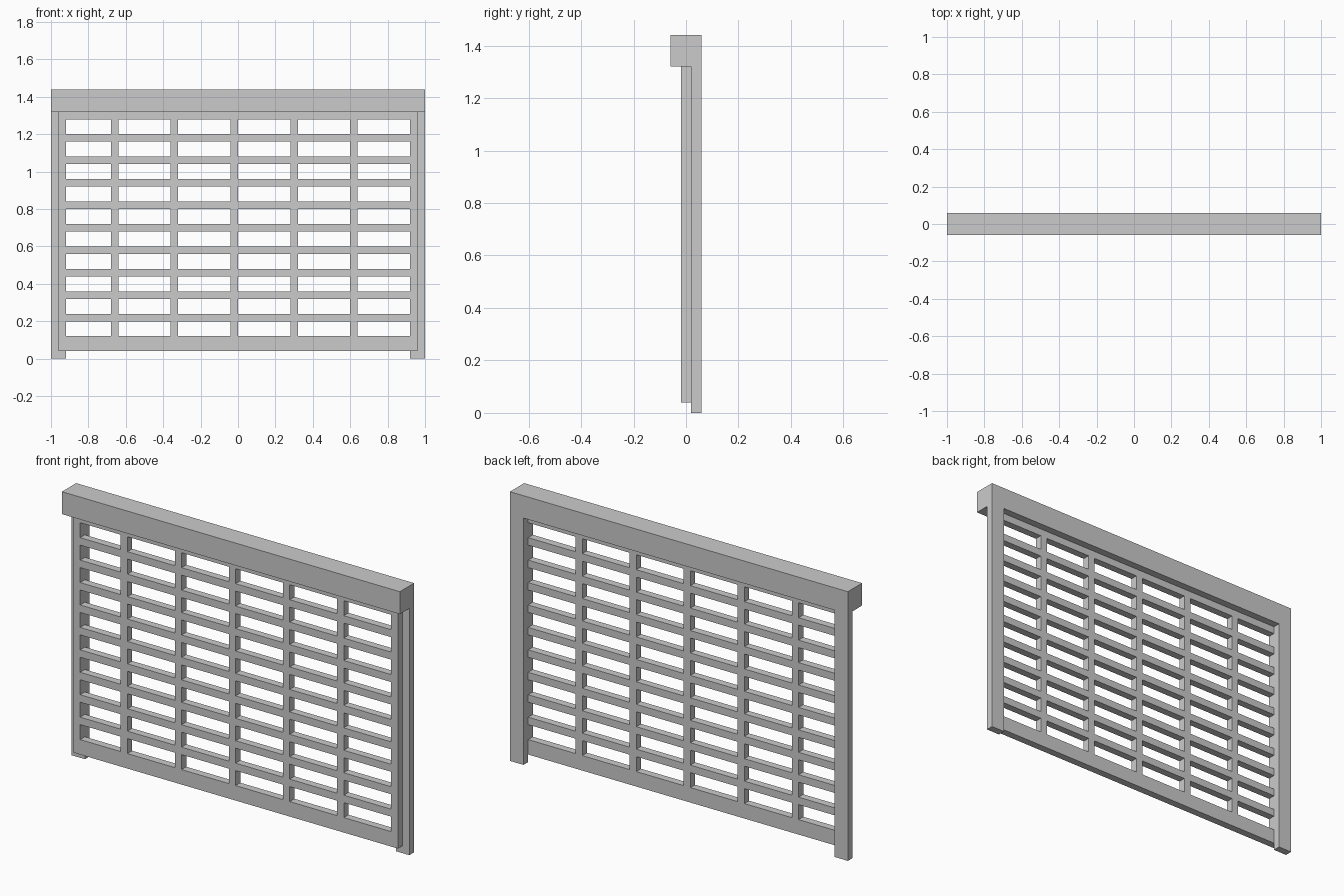
import bpy
import bmesh
from mathutils import Vector

cube = bpy.data.objects.get("Cube")
if cube:
    bpy.data.objects.remove(cube, do_unlink=True)


def add_object(name, bm):
    mesh = bpy.data.meshes.new(name)
    bmesh.ops.recalc_face_normals(bm, faces=bm.faces)
    bm.to_mesh(mesh)
    bm.free()
    obj = bpy.data.objects.new(name, mesh)
    bpy.context.collection.objects.link(obj)
    return obj


def box(name, low, high):
    low, high = Vector(low), Vector(high)
    bm = bmesh.new()
    bmesh.ops.create_cube(bm, size=1)
    bmesh.ops.scale(bm, vec=high - low, verts=bm.verts)
    bmesh.ops.translate(bm, vec=(low + high) / 2, verts=bm.verts)
    return add_object(name, bm)


def lattice(name, xs, zs, front, back):
    """Flat panel over the grid lines xs, zs; odd-odd cells stay open."""
    bm = bmesh.new()
    grid = [[bm.verts.new((x, front, z)) for z in zs] for x in xs]
    for i in range(len(xs) - 1):
        for j in range(len(zs) - 1):
            if i % 2 and j % 2:
                continue
            bm.faces.new((grid[i][j], grid[i + 1][j],
                          grid[i + 1][j + 1], grid[i][j + 1]))
    # Thicken into one watertight solid, then merge the coplanar cells
    result = bmesh.ops.extrude_face_region(bm, geom=bm.faces[:], use_keep_orig=True)
    moved = [v for v in result["geom"] if isinstance(v, bmesh.types.BMVert)]
    bmesh.ops.translate(bm, vec=(0, back - front, 0), verts=moved)
    return add_object(name, bm)


BAR = 0.04          # bar width and panel depth
HALF = 1.0          # half of the total width
TOP = 1.44
HEADER_BOTTOM = 1.32
POST = 2 * BAR

# Housing across the top
box("header_box", (-HALF, -0.06, HEADER_BOTTOM), (HALF, 0.06, TOP))

# Side posts behind the grille
for side, x in (("right", -HALF), ("left", HALF - POST)):
    box(side + "_post", (x, BAR / 2, 0), (x + POST, 0.06, HEADER_BOTTOM))

# Grille: side stiles with five mullions, ten rows of openings
xs = [-0.96, -0.92]
for k in range(5):
    x = -0.68 + 0.32 * k
    xs += [x, x + BAR]
xs += [0.92, 0.96]

zs = [0.04]
for k in range(10):
    z = 0.12 + 0.12 * k
    zs += [z, z + 0.08]
zs.append(HEADER_BOTTOM)

lattice("grille", xs, zs, -BAR / 2, BAR / 2)
